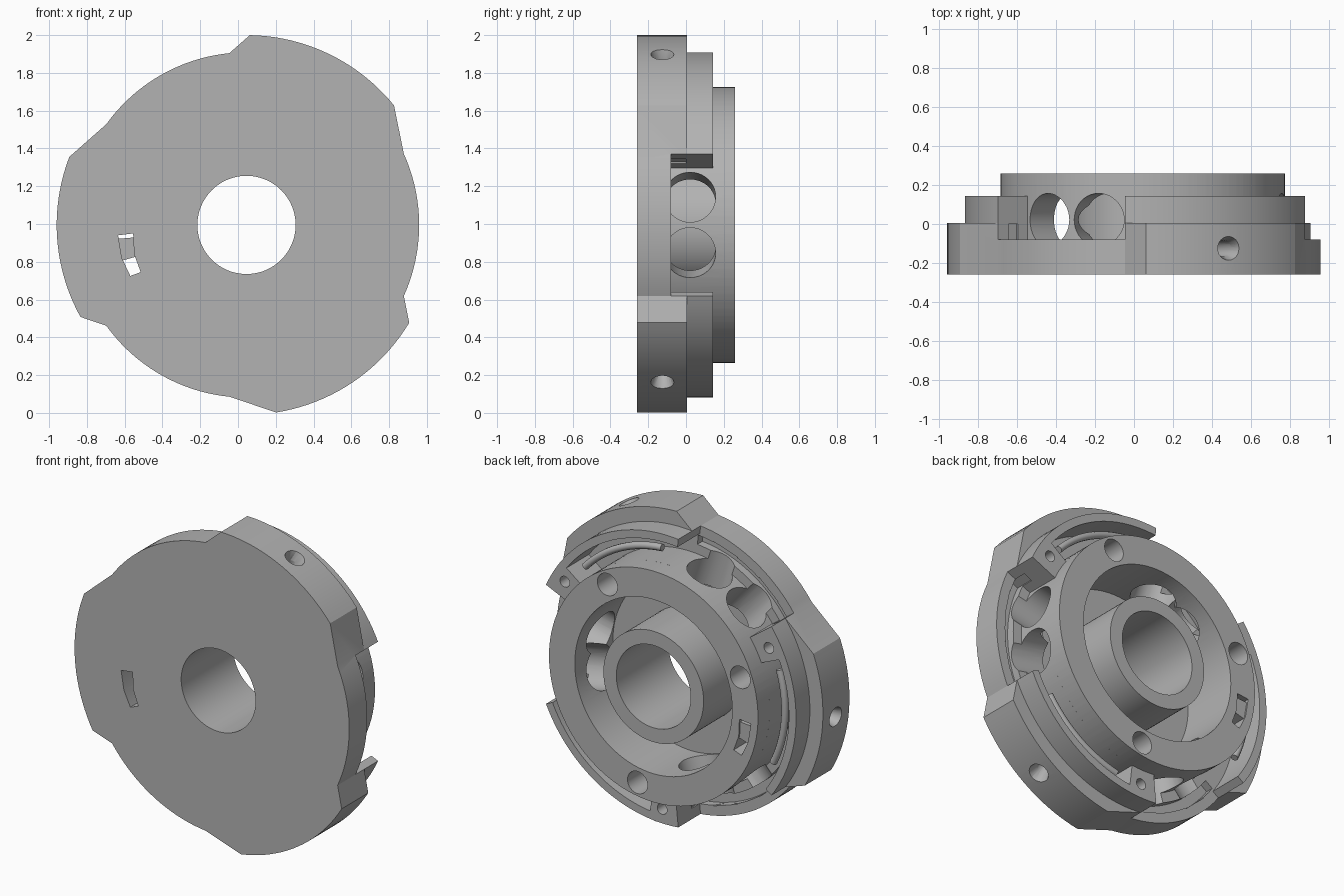
import bpy, bmesh, math
from mathutils import Vector, Matrix

if "Cube" in bpy.data.objects:
    bpy.data.objects.remove(bpy.data.objects["Cube"])

CX, CZ = 0.045, 0.995          # axis of the wheel
HUB, RIM, LOBE = 0.73, 0.914, 1.005
THIRDS = (0, 120, 240)

grey = bpy.data.materials.new("satin grey")
grey.use_nodes = True
grey.diffuse_color = (0.45, 0.45, 0.45, 1)
grey.node_tree.nodes["Principled BSDF"].inputs["Base Color"].default_value = (0.45, 0.45, 0.45, 1)


def polar(r, deg):
    a = math.radians(deg)
    return (r * math.cos(a), r * math.sin(a))


def arc(r, a0, a1):
    n = max(2, int(abs(a1 - a0) / 2.5))
    return [polar(r, a0 + (a1 - a0) * i / n) for i in range(n + 1)]


def link(name, bm):
    bmesh.ops.recalc_face_normals(bm, faces=bm.faces)
    me = bpy.data.meshes.new(name)
    bm.to_mesh(me)
    bm.free()
    me.materials.append(grey)
    ob = bpy.data.objects.new(name, me)
    bpy.context.collection.objects.link(ob)
    return ob


def prism(name, pts, y0, y1):
    """Outline around the axis, extruded along y."""
    bm = bmesh.new()
    face = bm.faces.new([bm.verts.new((CX + x, y0, CZ + z)) for x, z in pts])
    new = bmesh.ops.extrude_face_region(bm, geom=[face])["geom"]
    bmesh.ops.translate(bm, vec=(0, y1 - y0, 0),
                        verts=[v for v in new if isinstance(v, bmesh.types.BMVert)])
    return link(name, bm)


def disc(name, r, y0, y1, at=(0, 0), seg=96):
    pts = [polar(r, 360 * i / seg) for i in range(seg)]
    return prism(name, [(x + at[0], z + at[1]) for x, z in pts], y0, y1)


def sector(name, r0, r1, a0, a1, y0, y1):
    return prism(name, arc(r0, a0, a1) + arc(r1, a1, a0), y0, y1)


def radial(name, deg, y, r_in, r_out, rad_in, rad_out, seg=40):
    """Round or tapered plug pointing outward from the axis."""
    d = Vector((polar(1, deg)[0], 0, polar(1, deg)[1]))
    mid = Vector((CX, y, CZ)) + d * (r_in + r_out) / 2
    m = Matrix.Translation(mid) @ d.to_track_quat('Z', 'Y').to_matrix().to_4x4()
    bm = bmesh.new()
    bmesh.ops.create_cone(bm, cap_ends=True, segments=seg, radius1=rad_in,
                          radius2=rad_out, depth=r_out - r_in, matrix=m)
    return link(name, bm)


def combine(tool, op):
    mod = body.modifiers.new(op.lower(), 'BOOLEAN')
    mod.operation, mod.solver, mod.object = op, 'EXACT', tool
    bpy.context.view_layer.objects.active = body
    bpy.ops.object.modifier_apply(modifier=mod.name)
    bpy.data.objects.remove(tool)


def add(tool):
    combine(tool, 'UNION')


def cut(tool):
    combine(tool, 'DIFFERENCE')


# Front plate with three lobes
outline = []
for t in THIRDS:
    outline += arc(RIM, t - 24.3, t + 24.3) + arc(LOBE, t + 39, t + 89)
body = prism("lobed_wheel_body", outline, -0.26, 0.005)

# Raised rim segments and hub
for t in THIRDS:
    add(sector("rim_segment", 0.5, RIM, t + 24.3, t + 95.7, -0.1, 0.143))
add(disc("hub", HUB, -0.2, 0.26))

# Gaps between the rim segments, with a shallow track in their floors
for t in THIRDS:
    cut(sector("gap", HUB, 1.1, t - 24.3, t + 24.3, -0.08, 0.3))
    cut(sector("floor_track", 0.79, 0.85, t - 25, t + 25, -0.13, 0.0))
    # Channel behind the rim wall, leaving a solid block at one end
    cut(sector("channel", HUB, 0.864, t + 37, t + 97, -0.08, 0.3))

# Ring pocket, centre tube and bore
cut(disc("pocket", 0.55, -0.12, 0.4))
add(disc("centre_tube", 0.35, -0.15, 0.26))
cut(disc("bore", 0.26, -0.5, 0.5))

# Pairs of radial ports, lobe screw holes and block pin holes
for t in THIRDS:
    for side in (-11.8, 11.8):
        cut(radial("port", t + side, 0.022, 0.47, 0.85, 0.135, 0.135))
    cut(radial("screw_hole", t + 64, -0.125, 0.78, 1.1, 0.042, 0.042, 24))
    cut(radial("countersink", t + 64, -0.125, 0.94, 1.02, 0.04, 0.066, 24))
    cut(disc("pin_hole", 0.034, -0.02, 0.3, polar(0.823, t + 31.5), 24))

# Hub face holes
for deg in (60, 160, 280):
    cut(disc("hub_hole", 0.07, 0.06, 0.4, polar(0.645, deg), 32))

# Slanted slot through plate and hub, with a bridge left inside
cut(prism("slot", [(-0.68, -0.055), (-0.6, -0.045), (-0.595, -0.155), (-0.56, -0.25),
                   (-0.615, -0.27), (-0.66, -0.175)], -0.4, 0.4))
add(prism("slot_bridge", [(-0.7, -0.075), (-0.58, -0.065), (-0.575, -0.165),
                          (-0.68, -0.195)], -0.02, 0.25))

bpy.ops.object.select_all(action='DESELECT')
body.select_set(True)
bpy.context.view_layer.objects.active = body
bpy.ops.object.shade_smooth_by_angle(angle=math.radians(25))

# Curved rods lying in the channels
for t in THIRDS:
    curve = bpy.data.curves.new("curved_rod", 'CURVE')
    curve.dimensions = '3D'
    curve.bevel_depth, curve.bevel_resolution, curve.use_fill_caps = 0.022, 3, True
    pts = arc(0.8, t + 42, t + 86)
    line = curve.splines.new('POLY')
    line.points.add(len(pts) - 1)
    for p, (x, z) in zip(line.points, pts):
        p.co = (CX + x, 0.09, CZ + z, 1)
    curve.materials.append(grey)
    bpy.context.collection.objects.link(bpy.data.objects.new("curved_rod", curve))
